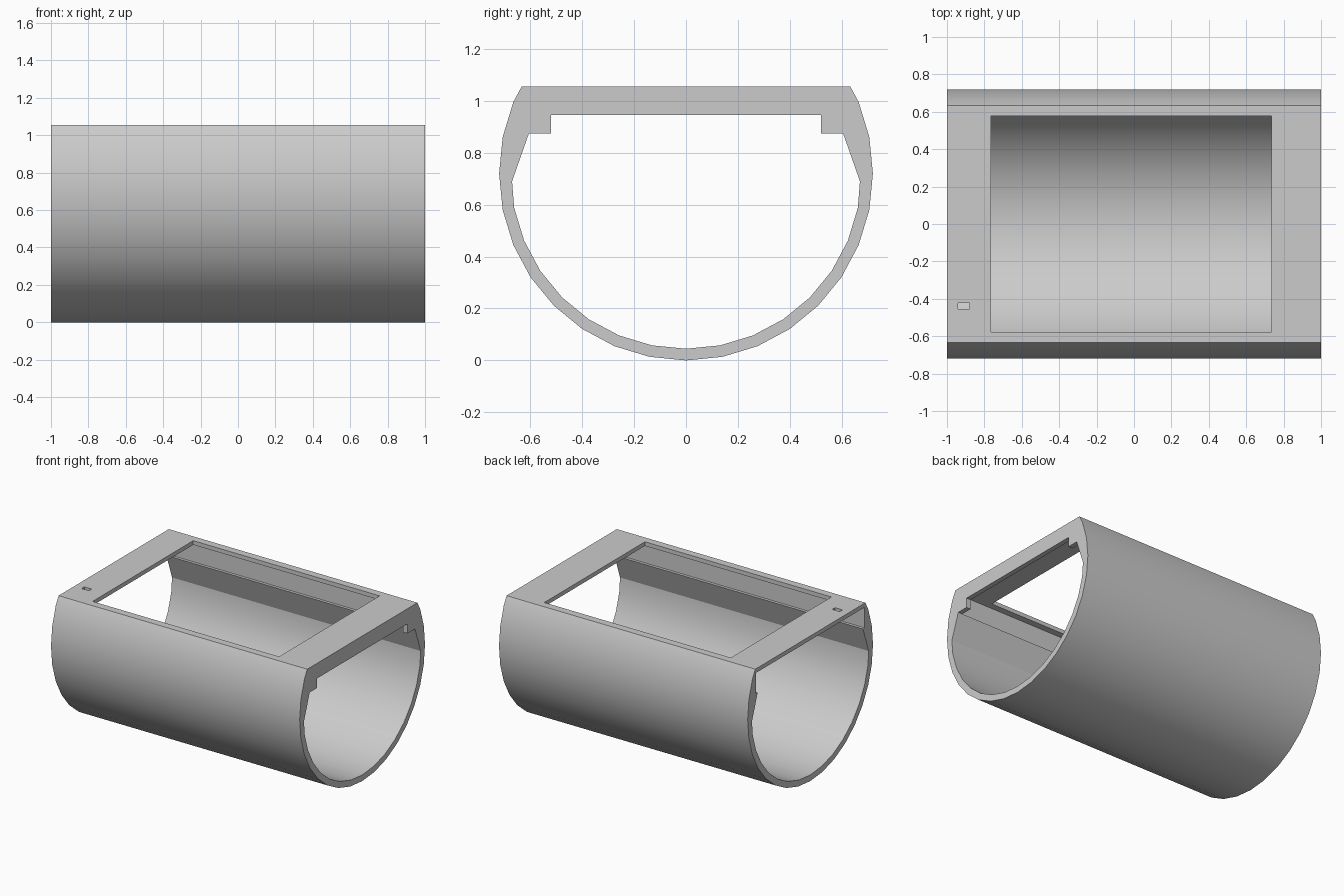
import bpy, bmesh, math
from mathutils import Vector

if "Cube" in bpy.data.objects:
    bpy.data.objects.remove(bpy.data.objects["Cube"], do_unlink=True)

CENTRE_Z = 0.72
TOP = 1.055


def material(name, rgb):
    mat = bpy.data.materials.new(name)
    mat.use_nodes = True
    mat.diffuse_color = (*rgb, 1)
    mat.node_tree.nodes["Principled BSDF"].inputs["Base Color"].default_value = (*rgb, 1)
    return mat


def arc(radius, steps):
    """Right half of a 32-sided circle, counted upward from its lowest point."""
    step = math.tau / 32
    return [(radius * math.sin(i * step), CENTRE_Z - radius * math.cos(i * step))
            for i in range(steps)]


def prism(name, half, x0, x1):
    """Mirror a half section across y = 0 and extrude it along x."""
    section = half + [(-y, z) for y, z in reversed(half) if y > 1e-6]
    bm = bmesh.new()
    face = bm.faces.new([bm.verts.new((x0, y, z)) for y, z in section])
    ext = bmesh.ops.extrude_face_region(bm, geom=[face])
    verts = [g for g in ext["geom"] if isinstance(g, bmesh.types.BMVert)]
    bmesh.ops.translate(bm, verts=verts, vec=Vector((x1 - x0, 0, 0)))
    bmesh.ops.recalc_face_normals(bm, faces=bm.faces)
    return finish(bm, name)


def box(name, x, y, z):
    bm = bmesh.new()
    bmesh.ops.create_cube(bm, size=1)
    for v in bm.verts:
        v.co = [r[0] if c < 0 else r[1] for c, r in zip(v.co, (x, y, z))]
    return finish(bm, name)


def finish(bm, name):
    mesh = bpy.data.meshes.new(name)
    bm.to_mesh(mesh)
    bm.free()
    ob = bpy.data.objects.new(name, mesh)
    bpy.context.collection.objects.link(ob)
    return ob


# Round shell with a flat top
shell = prism("tube_housing", arc(0.72, 11) + [(0.633, TOP)], -1, 1)
shell.data.materials.append(material("light grey", (0.6, 0.6, 0.6)))

# Bore, board pocket open at one end, screen window and small slot
cutters = [
    prism("bore_cutter",
          arc(0.675, 8) + [(0.67, 0.69), (0.605, 0.875), (0.52, 0.875), (0.52, 0.945)],
          -1.1, 1.1),
    box("pocket_cutter", (-1.1, 0.965), (-0.625, 0.625), (0.875, 1.025)),
    box("window_cutter", (-0.765, 0.735), (-0.578, 0.578), (0.95, 1.2)),
    box("slot_cutter", (-0.94, -0.88), (-0.455, -0.423), (0.95, 1.2)),
]

bpy.ops.object.select_all(action="DESELECT")
shell.select_set(True)
bpy.context.view_layer.objects.active = shell
for cutter in cutters:
    cutter.hide_render = True
    mod = shell.modifiers.new(cutter.name, "BOOLEAN")
    mod.operation = "DIFFERENCE"
    mod.solver = "EXACT"
    mod.object = cutter
    bpy.ops.object.modifier_apply(modifier=mod.name)
    bpy.data.objects.remove(cutter, do_unlink=True)

bpy.ops.object.shade_smooth_by_angle(angle=math.radians(20))
